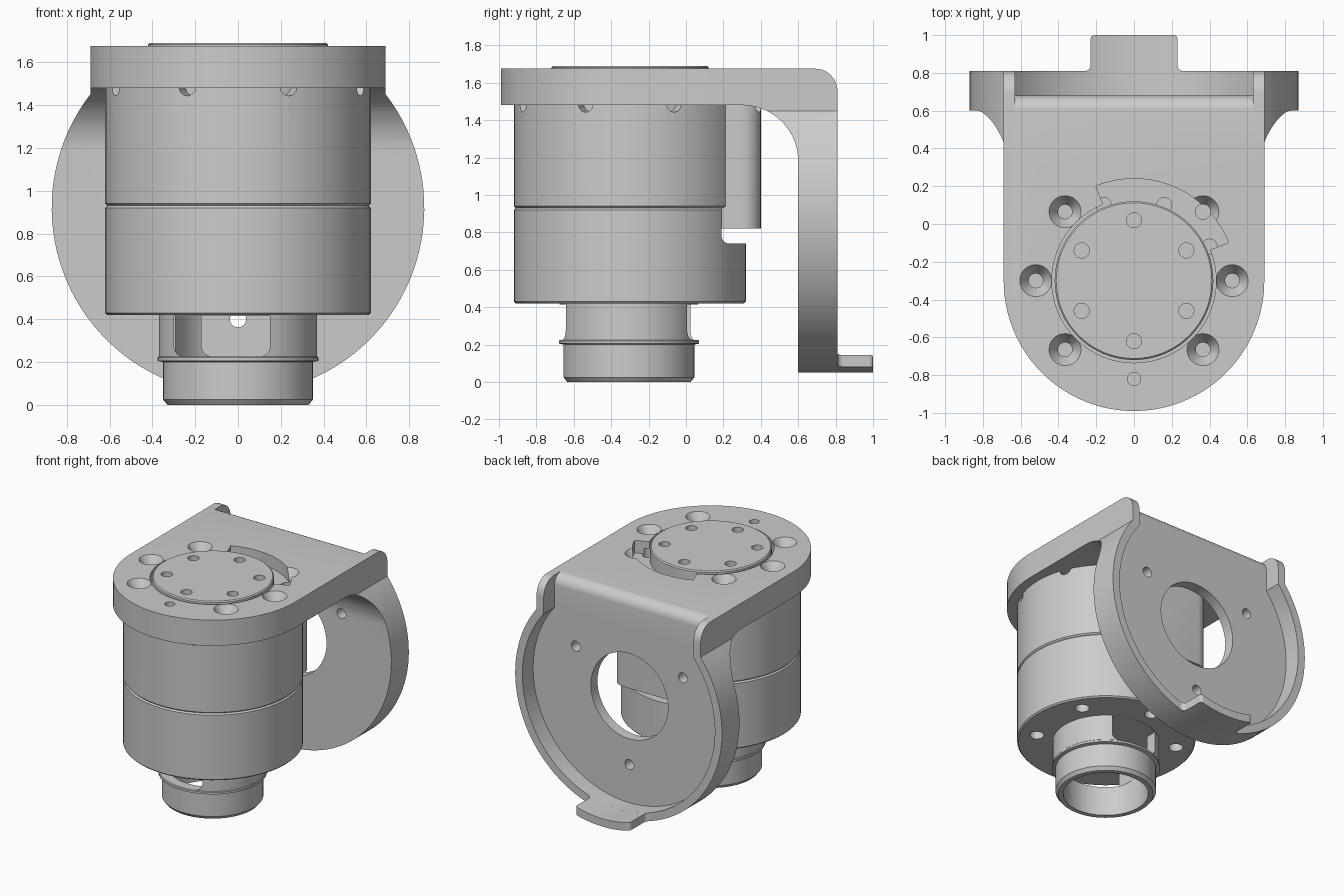
import bpy, bmesh
from math import sin, cos, pi, acos, radians
from mathutils import Vector, Matrix

if "Cube" in bpy.data.objects:
    bpy.data.objects.remove(bpy.data.objects["Cube"])

CY = -0.30   # y of the main motor axis
DZ = 0.92    # z centre of the rear flange


def arc(cx, cy, r, a0, a1, n=16):
    """Points on an arc, angles in degrees."""
    return [(cx + r * cos(radians(a0 + (a1 - a0) * i / n)),
             cy + r * sin(radians(a0 + (a1 - a0) * i / n))) for i in range(n + 1)]


def make(name, bm):
    bmesh.ops.recalc_face_normals(bm, faces=bm.faces)
    me = bpy.data.meshes.new(name)
    bm.to_mesh(me)
    bm.free()
    ob = bpy.data.objects.new(name, me)
    bpy.context.collection.objects.link(ob)
    return ob


def prism(name, pts, axis, a, b):
    """Extrude a 2D outline along an axis from a to b."""
    place = {'x': lambda p, t: (t, p[0], p[1]),
             'y': lambda p, t: (p[0], t, p[1]),
             'z': lambda p, t: (p[0], p[1], t)}[axis]
    bm = bmesh.new()
    lo = [bm.verts.new(place(p, a)) for p in pts]
    hi = [bm.verts.new(place(p, b)) for p in pts]
    bm.faces.new(lo)
    bm.faces.new(hi)
    for i in range(len(pts)):
        j = (i + 1) % len(pts)
        bm.faces.new((lo[i], lo[j], hi[j], hi[i]))
    return make(name, bm)


def lathe(name, prof, x=0.0, y=CY, n=64):
    """Revolve a closed (r, z) stack about a vertical axis, with end caps."""
    bm = bmesh.new()
    rings = [[bm.verts.new((x + r * cos(2 * pi * i / n), y + r * sin(2 * pi * i / n), z))
              for i in range(n)] for r, z in prof]
    for A, B in zip(rings, rings[1:]):
        for i in range(n):
            j = (i + 1) % n
            bm.faces.new((A[i], A[j], B[j], B[i]))
    bm.faces.new(rings[0])
    bm.faces.new(rings[-1])
    return make(name, bm)


def rod(p, q, r, n=24):
    """Cylinder cutter between two points."""
    p, q = Vector(p), Vector(q)
    d = q - p
    bm = bmesh.new()
    m = Matrix.Translation((p + q) / 2) @ d.to_track_quat('Z', 'Y').to_matrix().to_4x4()
    bmesh.ops.create_cone(bm, cap_ends=True, segments=n, radius1=r, radius2=r,
                          depth=d.length, matrix=m)
    return make("cutter", bm)


def box(x0, x1, y0, y1, z0, z1):
    return prism("cutter", [(x0, y0), (x1, y0), (x1, y1), (x0, y1)], 'z', z0, z1)


def boolean(ob, tool, op='DIFFERENCE'):
    m = ob.modifiers.new("bool", 'BOOLEAN')
    m.operation, m.solver, m.object = op, 'EXACT', tool
    bpy.context.view_layer.objects.active = ob
    bpy.ops.object.modifier_apply(modifier=m.name)
    bpy.data.objects.remove(tool)


def flange_outline(r, w):
    """Disc joined to a straight neck of half width w that runs up past the top."""
    a = math_deg(acos(w / r))
    return arc(0, DZ, r, a, -180 - a, 80) + [(-w, 1.9), (w, 1.9)]


def math_deg(a):
    return a * 180 / pi


# bracket: bent side profile, trimmed by its front and top outlines
side = ([(-1.2, 1.48)] + arc(0.30, 1.18, 0.30, 90, 0) + [(0.60, -0.1), (0.81, -0.1)]
        + arc(0.69, 1.555, 0.12, 0, 90, 10) + [(-1.2, 1.675)])
bracket = prism("bracket", side, 'x', -1, 1)
boolean(bracket, prism("cutter", flange_outline(0.87, 0.69), 'y', -1.5, 1.5), 'INTERSECT')
top = arc(0, CY, 0.69, -180, 0, 48) + [(0.69, 0.43), (1, 0.43), (1, 1.2),
                                       (-1, 1.2), (-1, 0.43), (-0.69, 0.43)]
boolean(bracket, prism("cutter", top, 'z', -0.5, 2), 'INTERSECT')

# recess in the rear face, open at the top, with a rounded upper lip
pocket = prism("cutter", [(0.68, -0.2), (1.2, -0.2), (1.2, 1.8), (0.60, 1.8), (0.60, 1.676)]
               + arc(0.60, 1.596, 0.08, 90, 0, 8)[1:], 'x', -1.2, 1.2)
boolean(pocket, prism("cutter", flange_outline(0.81, 0.63), 'y', 0.3, 1.5), 'INTERSECT')
boolean(bracket, pocket)

# flange bore and three screw holes
boolean(bracket, rod((0, 0.4, DZ), (0, 1, DZ), 0.325, 48))
for a in (-90, 30, 150):
    x, z = 0.52 * cos(radians(a)), DZ + 0.52 * sin(radians(a))
    boolean(bracket, rod((x, 0.4, z), (x, 1, z), 0.038))

# top plate: disc seat, arc slot, countersunk holes, pin holes
boolean(bracket, lathe("cutter", [(0.435, 1.58), (0.435, 1.8)]))
slot = arc(0, CY, 0.54, 22, 112, 24) + arc(0, CY, 0.40, 112, 22, 24)
boolean(bracket, prism("cutter", slot, 'z', 1.58, 1.8))
for x, y in ((0.52, -0.30), (0.365, -0.665), (0.365, 0.065)):
    for s in (-1, 1):
        boolean(bracket, lathe("cutter", [(0.038, 1.50), (0.038, 1.60), (0.088, 1.68)], s * x, y, 24))
boolean(bracket, lathe("cutter", [(0.035, 1.60), (0.035, 1.8)], 0, -0.82, 24))
for x, y in ((-0.16, 0.10), (0.16, 0.10), (0.365, 0.065), (0.40, -0.12)):
    boolean(bracket, lathe("cutter", [(0.04, 1.50), (0.04, 1.62)], x, y, 24))

# stop tab at the foot of the flange
tab = prism("stop_tab", arc(0, DZ, 0.87, -109, -71, 16) + arc(0, DZ, 0.81, -71, -109, 16),
            'y', 0.79, 1.2)
foot = [(0.26, 0.81)] + arc(0.26, 0.84, 0.03, -90, -180, 6)[1:] + arc(0.21, 0.98, 0.02, 0, 90, 4)
foot += [(-x, y) for x, y in reversed(foot)]
boolean(tab, prism("cutter", foot, 'z', -0.2, 0.5), 'INTERSECT')

# rotating output disc
disc = lathe("output_disc", [(0.42, 1.56), (0.42, 1.682), (0.412, 1.69)])
for i in range(6):
    a = pi / 2 + i * pi / 3
    boolean(disc, lathe("cutter", [(0.04, 1.60), (0.04, 1.8)],
                        0.32 * cos(a), CY + 0.32 * sin(a), 24))

# upper housing with rear connector block and radial screw holes
upper = lathe("upper_housing", [(0.61, 0.93), (0.62, 0.94), (0.62, 1.49)])
block = [(-0.35, -0.1), (0.35, -0.1)] + arc(0.25, 0.30, 0.10, 0, 90, 8) + arc(-0.25, 0.30, 0.10, 90, 180, 8)
boolean(upper, prism("cutter", block, 'z', 0.82, 1.49), 'UNION')
for i in range(8):
    a = pi / 8 + i * pi / 4
    d = Vector((cos(a), sin(a), 0))
    o = Vector((0, CY, 1.485))
    boolean(upper, rod(o + d * 0.54, o + d * 0.80, 0.042))

# lower housing with rear step and screw holes underneath
lower = lathe("lower_housing", [(0.61, 0.42), (0.62, 0.43), (0.62, 0.92), (0.61, 0.93)])
step = arc(0.23, 0.78, 0.04, 180, 270, 6) + [(0.6, 0.74), (0.6, 1.1), (0.19, 1.1)]
boolean(lower, prism("cutter", step, 'x', -0.8, 0.8))
for i in range(6):
    a = pi / 2 + i * pi / 3
    boolean(lower, lathe("cutter", [(0.05, 0.3), (0.05, 0.5)],
                         0.49 * cos(a), CY + 0.49 * sin(a), 24))

# hollow neck with front and rear cable windows
neck = lathe("neck", [(0.33, 0.0), (0.35, 0.025), (0.35, 0.20), (0.375, 0.205),
                      (0.375, 0.22), (0.37, 0.225), (0.37, 0.425)], y=-0.305)
boolean(neck, lathe("cutter", [(0.295, -0.1), (0.295, 0.415)], y=-0.305))


def window(x0, x1, y0, y1):
    r = 0.05
    pts = arc(x0 + r, 0.225 + r, r, 180, 270, 6) + arc(x1 - r, 0.225 + r, r, 270, 360, 6)
    return prism("cutter", pts + [(x1, 0.415), (x0, 0.415)], 'y', y0, y1)


boolean(neck, window(-0.30, 0.15, -0.9, -0.35))
boolean(neck, window(-0.17, 0.20, -0.2, 0.3))

# smooth shading with sharp edges kept
for ob in bpy.context.scene.objects:
    ob.select_set(True)
bpy.context.view_layer.objects.active = bracket
bpy.ops.object.shade_smooth_by_angle(angle=radians(30))
